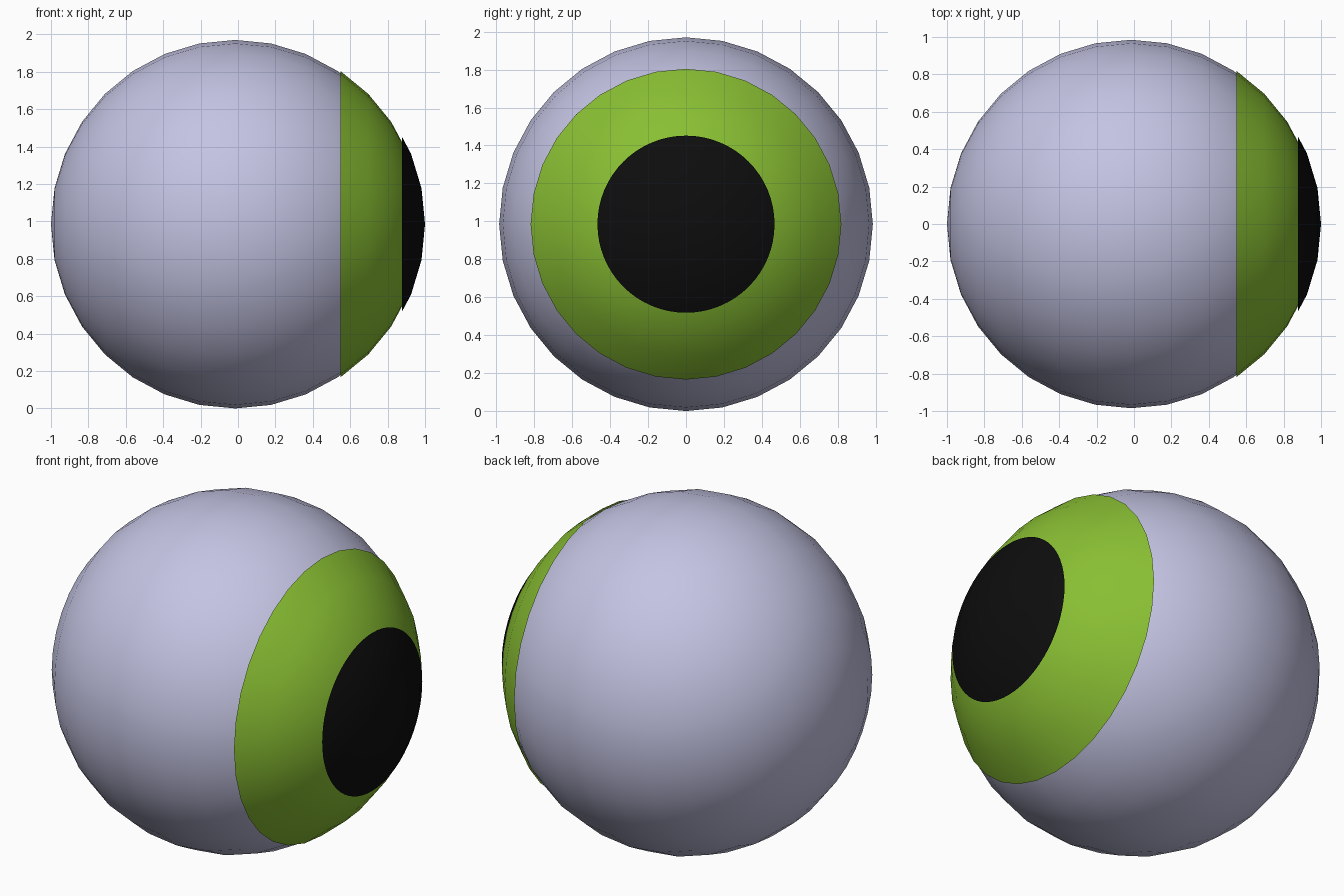
import bpy
import bmesh
import math
from mathutils import Matrix, Vector

if "Cube" in bpy.data.objects:
    bpy.data.objects.remove(bpy.data.objects["Cube"])

RADIUS = 0.985
SHIFT = 0.015   # each layer sits this much further forward along +x
RINGS = 16


def material(name, rgb):
    mat = bpy.data.materials.new(name)
    mat.use_nodes = True
    mat.diffuse_color = (*rgb, 1)
    bsdf = mat.node_tree.nodes["Principled BSDF"]
    bsdf.inputs["Base Color"].default_value = (*rgb, 1)
    bsdf.inputs["Roughness"].default_value = 0.6
    return mat


def sphere_layer(name, mat, offset, segments, cut=None):
    """Sphere with its pole along x; with cut, only the cap beyond that x stays."""
    bm = bmesh.new()
    bmesh.ops.create_uvsphere(bm, u_segments=segments, v_segments=RINGS, radius=RADIUS,
                              matrix=Matrix.Rotation(math.pi / 2, 4, 'Y'))
    bmesh.ops.translate(bm, verts=bm.verts, vec=Vector((offset, 0, 0)))
    if cut is not None:
        bmesh.ops.bisect_plane(bm, geom=bm.verts[:] + bm.edges[:] + bm.faces[:], dist=0.0001,
                               plane_co=(cut, 0, 0), plane_no=(1, 0, 0), clear_inner=True)
    for face in bm.faces:
        face.smooth = True
    mesh = bpy.data.meshes.new(name)
    bm.to_mesh(mesh)
    bm.free()
    mesh.materials.append(mat)
    obj = bpy.data.objects.new(name, mesh)
    obj.location.z = RADIUS
    bpy.context.collection.objects.link(obj)
    return obj


# Full eyeball
sphere_layer("eyeball", material("pale lavender", (0.55, 0.55, 0.77)), -SHIFT, 32)

# Iris cap, ending on the fifth ring from the pole
iris_edge = RADIUS * math.cos(5 * math.pi / RINGS)
sphere_layer("iris", material("leaf green", (0.25, 0.52, 0.033)), 0, 32, iris_edge)

# Pupil cap, with a rounder rim
sphere_layer("pupil", material("black", (0.004, 0.004, 0.004)), SHIFT, 64, 0.877)
